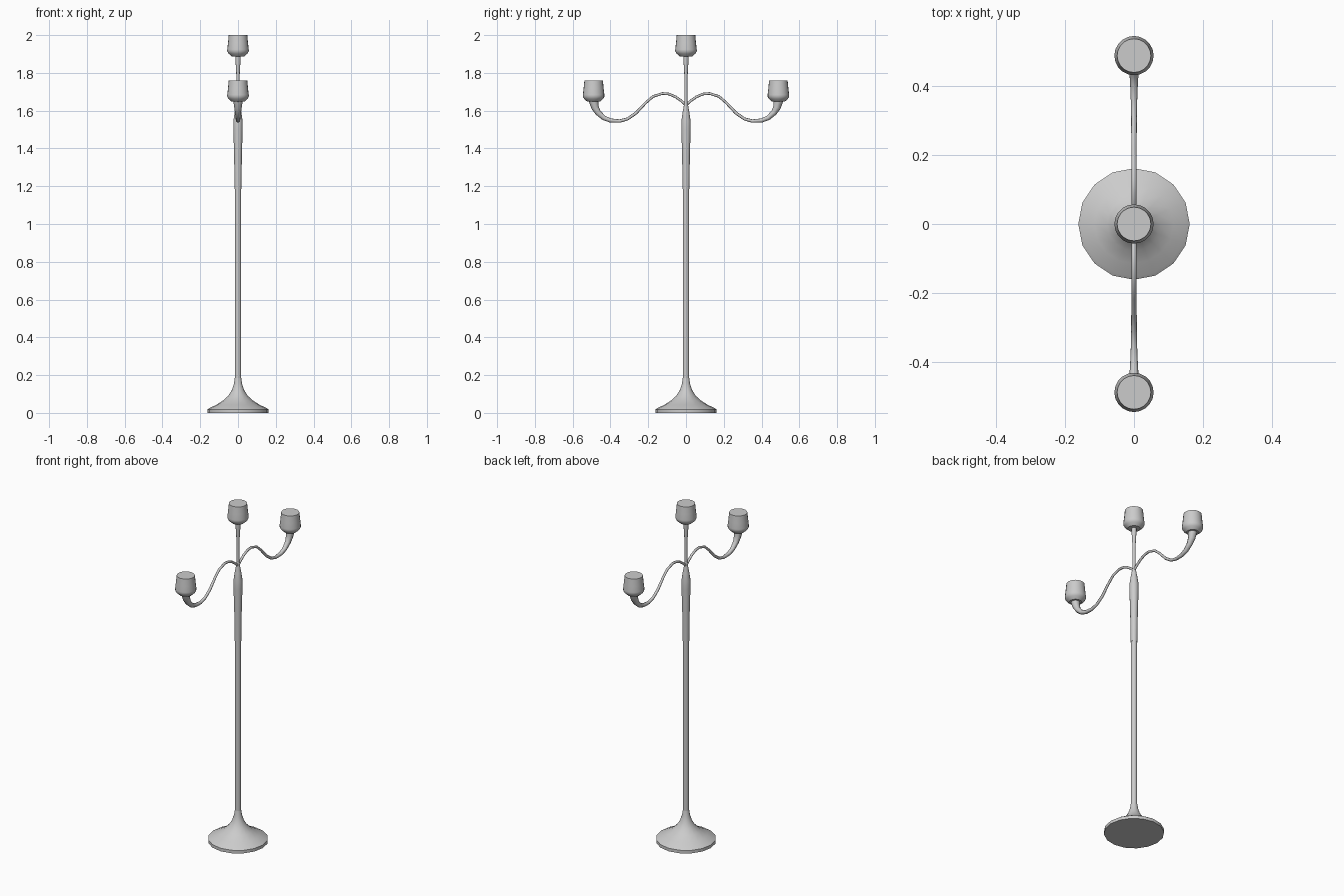
import bpy, bmesh, math

if "Cube" in bpy.data.objects:
    bpy.data.objects.remove(bpy.data.objects["Cube"])


def finish(obj, angle=35):
    bpy.ops.object.select_all(action='DESELECT')
    obj.select_set(True)
    bpy.context.view_layer.objects.active = obj
    bpy.ops.object.shade_smooth_by_angle(angle=math.radians(angle))


def lathe(name, profile, sides, loc=(0, 0, 0)):
    """Closed solid of revolution from (radius, z) points."""
    bm = bmesh.new()
    rings = []
    for r, z in profile:
        rings.append([bm.verts.new((r * math.cos(2 * math.pi * i / sides),
                                    r * math.sin(2 * math.pi * i / sides), z))
                      for i in range(sides)])
    for a, b in zip(rings, rings[1:]):
        for i in range(sides):
            j = (i + 1) % sides
            bm.faces.new((a[i], a[j], b[j], b[i]))
    bm.faces.new(rings[0][::-1])
    bm.faces.new(rings[-1])
    mesh = bpy.data.meshes.new(name)
    bm.to_mesh(mesh)
    bm.free()
    obj = bpy.data.objects.new(name, mesh)
    obj.location = loc
    bpy.context.collection.objects.link(obj)
    finish(obj)
    return obj


# Flared foot
lathe("base", [(0.162, 0), (0.162, 0.018), (0.152, 0.025), (0.115, 0.043),
               (0.078, 0.066), (0.050, 0.092), (0.033, 0.12),
               (0.022, 0.152), (0.017, 0.185)], 16)

# Slim pole, thicker sleeve and thin upper spindle
lathe("pole", [(0.017, 0.17), (0.017, 1.19)], 16)
lathe("sleeve", [(0.018, 1.185), (0.0205, 1.36), (0.0245, 1.50), (0.0245, 1.545),
                 (0.018, 1.59), (0.010, 1.635), (0.008, 1.655)], 16)
lathe("spindle", [(0.008, 1.64), (0.008, 1.77), (0.010, 1.81), (0.013, 1.86),
                  (0.014, 1.895)], 12)

# Candle cups: one on the spindle, one on each arm
CUP = [(0.034, 0), (0.050, 0.014), (0.057, 0.026), (0.057, 0.036),
       (0.053, 0.07), (0.049, 0.112)]
for name, y, z in (("centre_cup", 0, 1.888), ("front_cup", -0.489, 1.648),
                   ("back_cup", 0.489, 1.648)):
    lathe(name, CUP, 20, (0, y, z))

# S-curved arms that thicken towards the cups: (y, z, radius)
ARM = [(0, 1.63, .007), (.025, 1.652, .007), (.055, 1.673, .007),
       (.09, 1.688, .007), (.125, 1.691, .007), (.175, 1.675, .007),
       (.215, 1.64, .007), (.265, 1.587, .008), (.31, 1.556, .008),
       (.35, 1.545, .009), (.40, 1.548, .011), (.435, 1.562, .013),
       (.466, 1.59, .016), (.482, 1.618, .020), (.489, 1.652, .025)]
for name, s in (("front_arm", -1), ("back_arm", 1)):
    cu = bpy.data.curves.new(name, 'CURVE')
    cu.dimensions = '3D'
    cu.bevel_depth = 1.0
    cu.bevel_resolution = 2
    cu.use_fill_caps = True
    sp = cu.splines.new('POLY')
    sp.points.add(len(ARM) - 1)
    for p, (y, z, r) in zip(sp.points, ARM):
        p.co = (0, s * y, z, 1)
        p.radius = r
    obj = bpy.data.objects.new(name, cu)
    bpy.context.collection.objects.link(obj)
    bpy.ops.object.select_all(action='DESELECT')
    obj.select_set(True)
    bpy.context.view_layer.objects.active = obj
    bpy.ops.object.convert(target='MESH')
    finish(bpy.context.view_layer.objects.active, 50)
